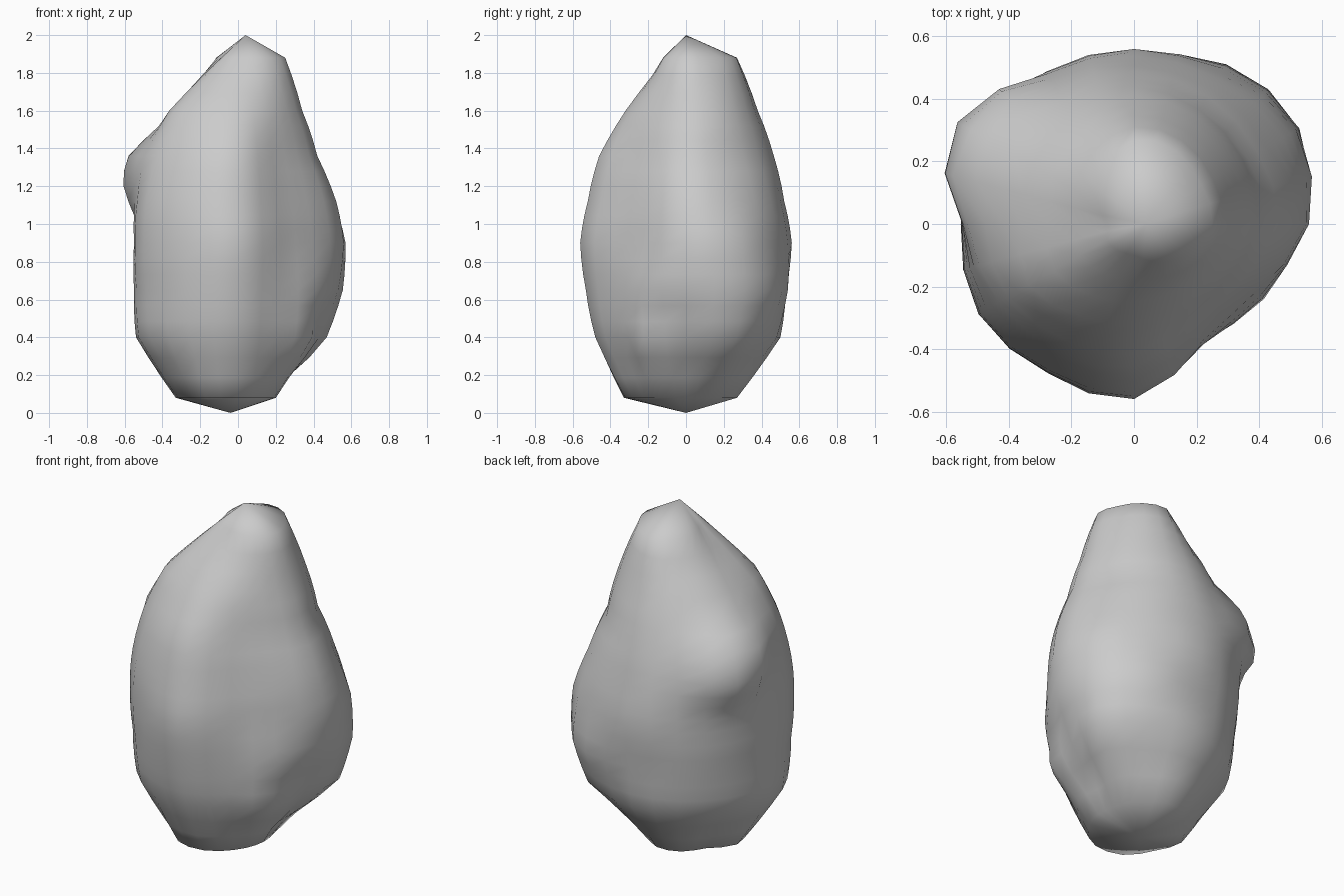
import bpy, bmesh, math
from mathutils import Vector

if "Cube" in bpy.data.objects:
    bpy.data.objects.remove(bpy.data.objects["Cube"])

SIDES = 24   # columns around the stone
STEPS = 3    # bands between two measured rings

# Rings: height, then radius every 30 degrees, starting at the right and turning to the back
RINGS = [
    (0.08, [.20, .20, .22, .27, .28, .26, .33, .32, .35, .32, .26, .22]),
    (0.40, [.43, .54, .50, .50, .50, .51, .54, .54, .50, .48, .41, .455]),
    (0.65, [.53, .61, .59, .53, .54, .54, .55, .56, .54, .53, .44, .48]),
    (0.90, [.56, .60, .56, .56, .56, .56, .55, .575, .55, .56, .44, .45]),
    (1.12, [.52, .52, .52, .52, .555, .57, .545, .56, .53, .52, .41, .42]),
    (1.36, [.42, .42, .44, .465, .48, .50, .52, .50, .47, .46, .36, .36]),
    (1.60, [.34, .36, .37, .38, .38, .38, .36, .39, .34, .32, .30, .30]),
    (1.88, [.25, .25, .27, .27, .20, .13, .09, .10, .10, .10, .14, .20]),
]
# Lumps and dents: centre, spread, outward amount
LUMPS = [
    ((-.50, .27, 1.30), .23, .105),  # knob on the back left
    ((.43, -.13, .50), .11, -.03),   # groove on the right
    ((.28, .05, .20), .12, -.03),    # hollow near the base
]


def radius(vals, ang):
    """Closed smooth curve through the ring radii."""
    n = len(vals)
    f = ang / (2 * math.pi) * n
    i, t = int(f + 1e-6), max(0, f - int(f + 1e-6))
    a, b, c, d = (vals[(i + k) % n] for k in (-1, 0, 1, 2))
    return b + .5 * t * (c - a + t * (2 * a - 5 * b + 4 * c - d + t * (3 * (b - c) + d - a)))


# Extra rings between the measured ones
levels = []
for (z0, a), (z1, b) in zip(RINGS, RINGS[1:]):
    for s in range(STEPS):
        t = s / STEPS
        swell = .02 * t * (1 - t)
        levels.append((z0 + (z1 - z0) * t, [p + (q - p) * t + swell for p, q in zip(a, b)]))
levels.append(RINGS[-1])

# Main stone
bm = bmesh.new()
loops = []
for z, vals in levels:
    loop = []
    for k in range(SIDES):
        ang = 2 * math.pi * k / SIDES
        out = Vector((math.cos(ang), math.sin(ang), 0))
        p = out * radius(vals, ang) + Vector((0, 0, z))
        push = sum(amt * math.exp(-((p - Vector(c)).length / s) ** 4) for c, s, amt in LUMPS)
        loop.append(bm.verts.new(p + out * push))
    loops.append(loop)
for lo, hi in zip(loops, loops[1:]):
    for k in range(SIDES):
        n = (k + 1) % SIDES
        bm.faces.new((lo[k], lo[n], hi[n], hi[k]))

# Pointed base and peak
base = bm.verts.new((-.04, 0, 0))
peak = bm.verts.new((.04, 0, 2))
for k in range(SIDES):
    n = (k + 1) % SIDES
    bm.faces.new((loops[0][n], loops[0][k], base))
    bm.faces.new((loops[-1][k], loops[-1][n], peak))

bmesh.ops.recalc_face_normals(bm, faces=bm.faces)
mesh = bpy.data.meshes.new("boulder")
bm.to_mesh(mesh)
bm.free()
rock = bpy.data.objects.new("boulder", mesh)
bpy.context.collection.objects.link(rock)
for poly in mesh.polygons:
    poly.use_smooth = True
